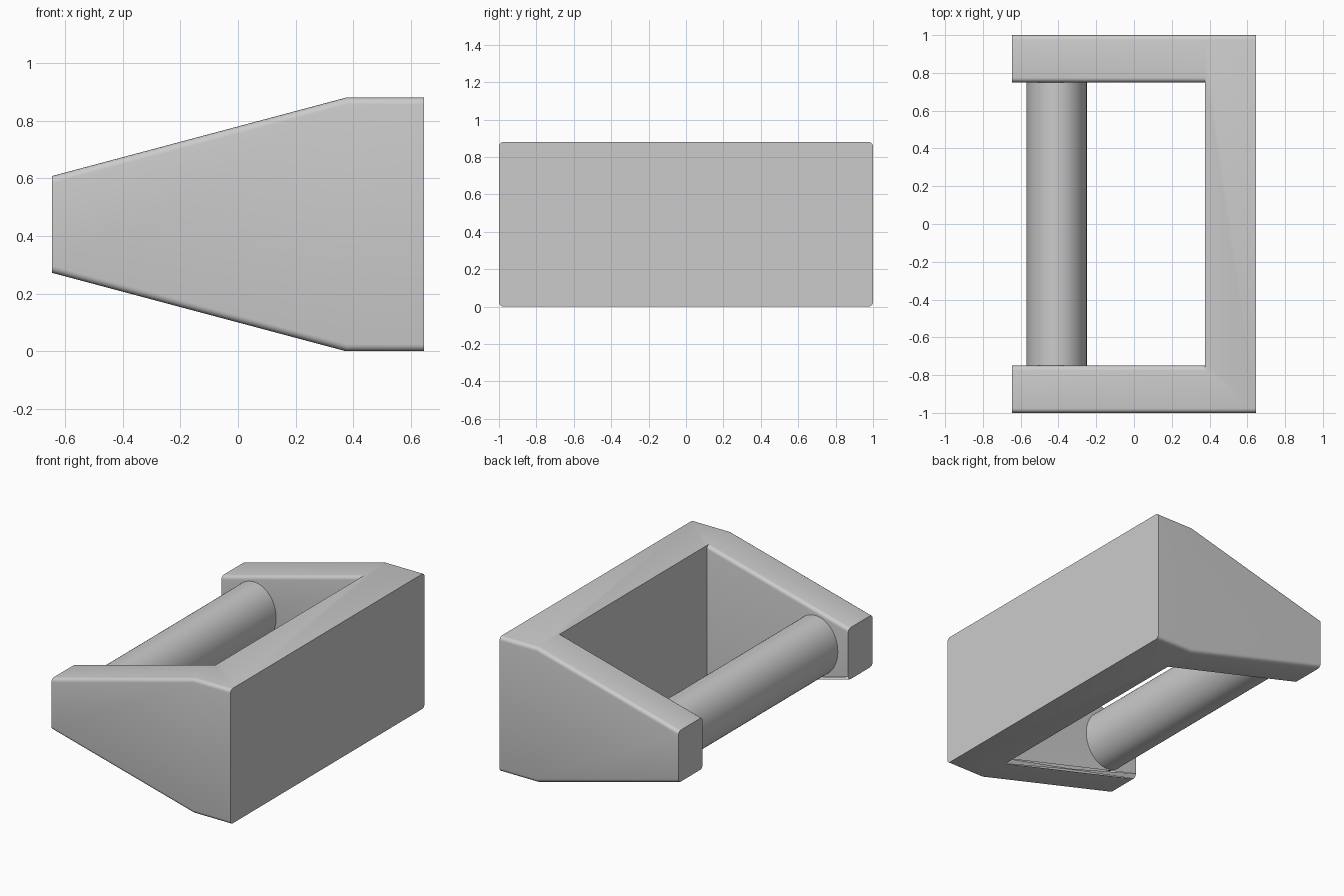
import bpy, bmesh, math

if "Cube" in bpy.data.objects:
    bpy.data.objects.remove(bpy.data.objects["Cube"])

MID = 0.44          # mid height of the whole piece
X0, XC, X1 = -0.645, 0.375, 0.645
HALF = {X0: 0.168, XC: 0.44, X1: 0.44}   # half height at each x station

def add_object(name, bm):
    bmesh.ops.recalc_face_normals(bm, faces=bm.faces)
    me = bpy.data.meshes.new(name)
    bm.to_mesh(me)
    bm.free()
    ob = bpy.data.objects.new(name, me)
    bpy.context.collection.objects.link(ob)
    bpy.ops.object.select_all(action='DESELECT')
    ob.select_set(True)
    bpy.context.view_layer.objects.active = ob
    bpy.ops.object.shade_smooth_by_angle(angle=math.radians(40))
    return ob

# U-shaped bracket: plan outline with tapering arms
plan = [(X0, -1), (XC, -1), (X1, -1), (X1, 1), (XC, 1), (X0, 1),
        (X0, .75), (XC, .75), (XC, -.75), (X0, -.75)]
caps = [(0, 1, 8, 9), (1, 2, 3, 4, 7, 8), (4, 5, 6, 7)]
bm = bmesh.new()
rings = [[bm.verts.new((x, y, MID + s * HALF[x])) for x, y in plan] for s in (-1, 1)]
for ring in rings:
    for cap in caps:
        bm.faces.new([ring[i] for i in cap])
n = len(plan)
for i in range(n):
    j = (i + 1) % n
    bm.faces.new((rings[0][i], rings[0][j], rings[1][j], rings[1][i]))

# round the long upper and lower arm edges
long_edges = [e for e in bm.edges
              if abs(e.verts[0].co.y - e.verts[1].co.y) < 1e-5
              and abs(e.verts[0].co.x - e.verts[1].co.x) > 0.1]
bmesh.ops.bevel(bm, geom=long_edges, offset=0.024, segments=4, profile=0.5,
                affect='EDGES', clamp_overlap=True)
add_object("bracket", bm)

# oval grip bar between the arms
bm = bmesh.new()
bmesh.ops.create_cone(bm, cap_ends=True, segments=64, radius1=1, radius2=1, depth=1.54)
for v in bm.verts:
    x, y, z = v.co
    v.co = (-0.41 + 0.16 * x, z, MID + 0.193 * y)
add_object("grip_bar", bm)
